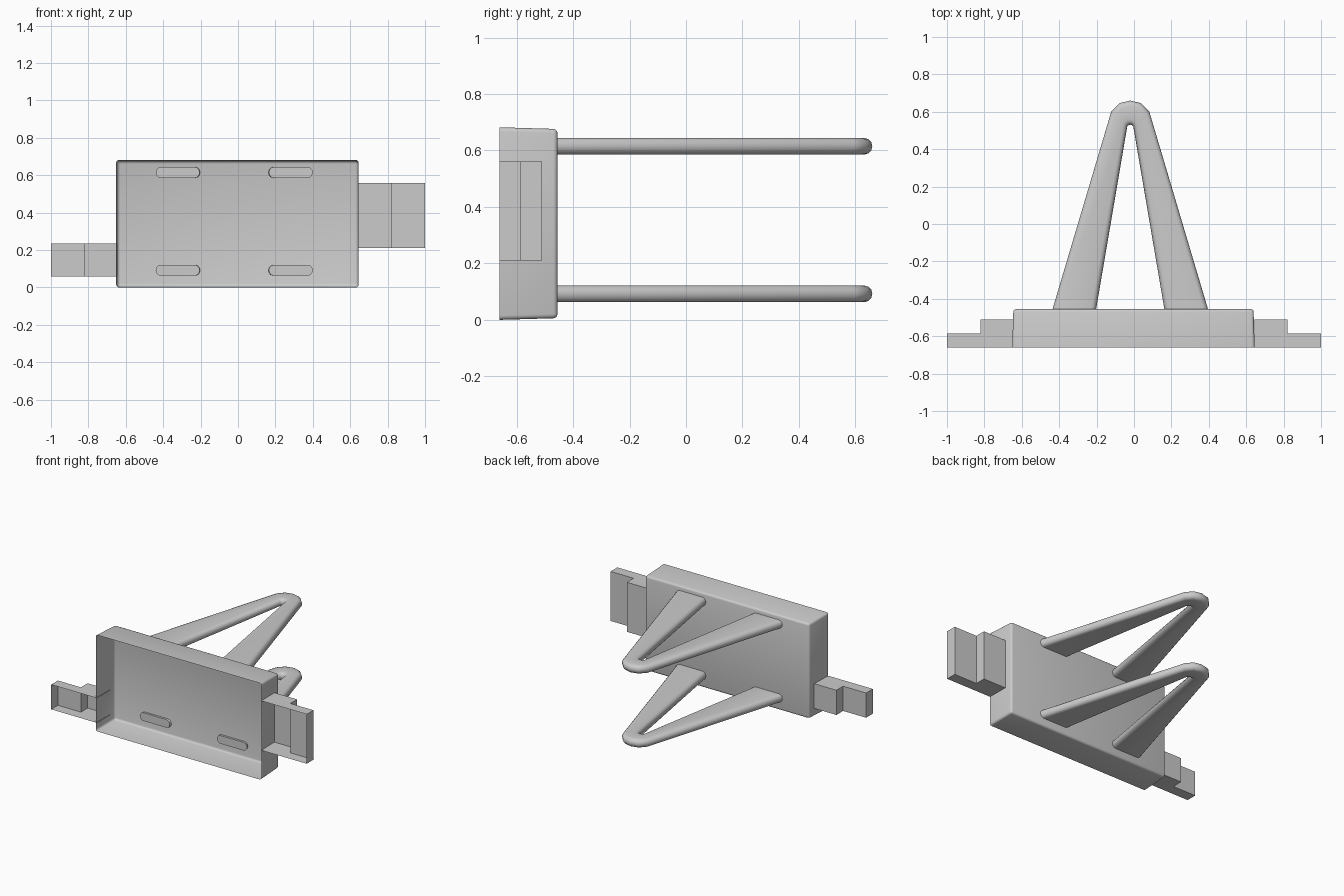
import bpy, bmesh, math
from mathutils import Vector

if "Cube" in bpy.data.objects:
    bpy.data.objects.remove(bpy.data.objects["Cube"])

FRONT = -0.66   # open rim plane
BACK = -0.455   # rear face of the tray


def finish(bm, name, smooth=False):
    me = bpy.data.meshes.new(name)
    bm.to_mesh(me)
    bm.free()
    ob = bpy.data.objects.new(name, me)
    bpy.context.collection.objects.link(ob)
    if smooth:
        bpy.ops.object.select_all(action='DESELECT')
        ob.select_set(True)
        bpy.context.view_layer.objects.active = ob
        bpy.ops.object.shade_smooth_by_angle(angle=math.radians(40))
    return ob


# Tray: thin shell with slight draft, rounded rear edges, open at the front
def make_tray():
    bm = bmesh.new()
    bmesh.ops.create_cube(bm, size=1)
    for v in bm.verts:
        rear = v.co.y > 0
        v.co.x = (0.642 if rear else 0.648) * (1 if v.co.x > 0 else -1) - 0.003
        v.co.z = 0.341 + (0.335 if rear else 0.341) * (1 if v.co.z > 0 else -1)
        v.co.y = BACK if rear else FRONT
    edges = [e for e in bm.edges if any(v.co.y > FRONT + 0.01 for v in e.verts)]
    bmesh.ops.bevel(bm, geom=edges, offset=0.015, segments=3, profile=0.5,
                    affect='EDGES')
    rim = [f for f in bm.faces if all(abs(v.co.y - FRONT) < 1e-4 for v in f.verts)]
    bmesh.ops.delete(bm, geom=rim, context='FACES')
    finish(bm, "tray", True)


# Stepped side tab: hollow shell, open at the front and at the tray wall
def make_tab(name, side, z0, z1):
    prof = [(0.643, FRONT), (0.643, -0.51), (0.82, -0.51),
            (0.82, -0.585), (1.0, -0.585), (1.0, FRONT)]
    bm = bmesh.new()
    lo = [bm.verts.new((side * x, y, z0)) for x, y in prof]
    hi = [bm.verts.new((side * x, y, z1)) for x, y in prof]
    bm.faces.new(lo)
    bm.faces.new(hi)
    for i in range(1, 5):
        bm.faces.new((lo[i], lo[i + 1], hi[i + 1], hi[i]))
    bmesh.ops.recalc_face_normals(bm, faces=bm.faces)
    finish(bm, name)


# V arm: rounded flat section lofted through (inner, outer) plan points
def make_arm(name, zc):
    cx, h, r = -0.02, 0.029, 0.027
    left = [((-0.185, -0.47), (-0.42, -0.47)),
            ((-0.016, 0.522), (-0.102, 0.6)),
            ((-0.008, 0.529), (-0.058, 0.646))]
    mid = [((0, 0.531), (0, 0.66))]
    right = [((-a[0], a[1]), (-b[0], b[1])) for a, b in reversed(left)]
    bm = bmesh.new()
    rings = []
    for inner, outer in left + mid + right:
        a, b = Vector((*inner, 0)), Vector((*outer, 0))
        d = (b - a).normalized()
        w = (b - a).length
        ring = []
        for base, start in ((w - r, -90), (r, 90)):
            for k in range(7):
                t = math.radians(start + 30 * k)
                p = a + d * (base + r * math.cos(t))
                ring.append(bm.verts.new((p.x + cx, p.y, zc + h * math.sin(t))))
        rings.append(ring)
    for p, q in zip(rings, rings[1:]):
        for i in range(len(p)):
            j = (i + 1) % len(p)
            bm.faces.new((p[i], p[j], q[j], q[i]))
    bm.faces.new(rings[0])
    bm.faces.new(rings[-1])
    bmesh.ops.recalc_face_normals(bm, faces=bm.faces)
    finish(bm, name, True)


make_tray()
make_tab("left_tab", -1, 0.06, 0.235)
make_tab("right_tab", 1, 0.21, 0.56)
make_arm("upper_arm", 0.615)
make_arm("lower_arm", 0.092)
